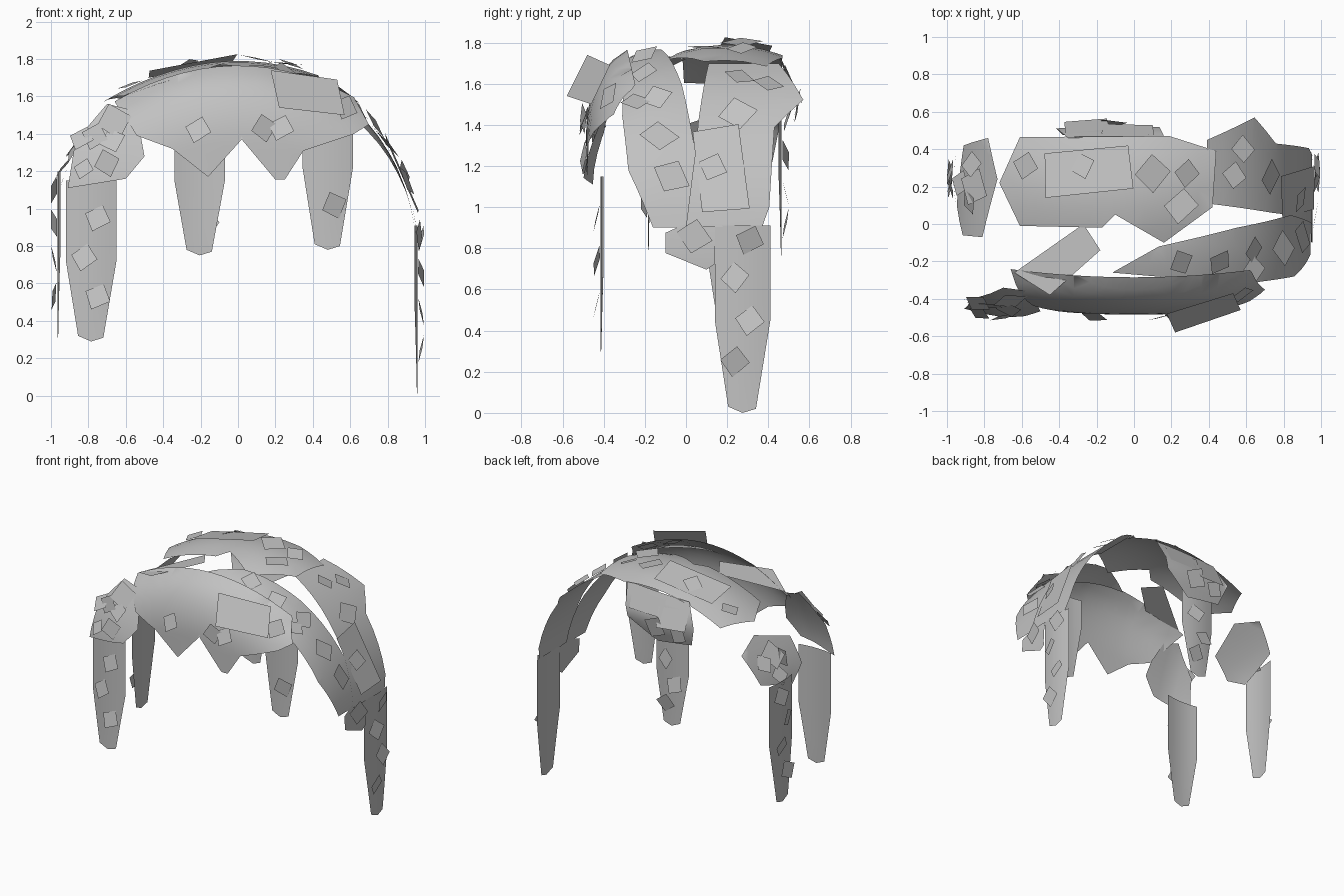
import bpy, bmesh, math, random
from mathutils import Vector

if "Cube" in bpy.data.objects:
    bpy.data.objects.remove(bpy.data.objects["Cube"])

random.seed(4)
grey = bpy.data.materials.new("plain grey")
grey.diffuse_color = (0.54, 0.54, 0.54, 1)
grey.use_nodes = True
grey.node_tree.nodes["Principled BSDF"].inputs["Base Color"].default_value = grey.diffuse_color
CENTRE = Vector((0, 0, 0.9))


def finish(bm, name, smooth=True):
    bm.normal_update()
    # make the sheet face outwards
    if sum(f.normal.dot(f.calc_center_median() - CENTRE) * f.calc_area() for f in bm.faces) < 0:
        bmesh.ops.reverse_faces(bm, faces=bm.faces[:])
    me = bpy.data.meshes.new(name)
    bm.to_mesh(me)
    bm.free()
    me.materials.append(grey)
    for p in me.polygons:
        p.use_smooth = smooth
    ob = bpy.data.objects.new(name, me)
    bpy.context.collection.objects.link(ob)
    return ob


def sheet(name, outline, surf, step):
    """Flat outline in (u, v), sliced into strips, then bent onto a surface."""
    bm = bmesh.new()
    bm.faces.new([bm.verts.new((u, v, 0)) for u, v in outline])
    for axis in (0, 1):
        vals = [p[axis] for p in outline]
        n = int((max(vals) - min(vals)) / step[axis])
        for i in range(1, n + 1):
            co = [0, 0, 0]
            no = [0, 0, 0]
            co[axis] = min(vals) + (max(vals) - min(vals)) * i / (n + 1)
            no[axis] = 1
            bmesh.ops.bisect_plane(bm, geom=bm.verts[:] + bm.edges[:] + bm.faces[:],
                                   plane_co=co, plane_no=no)
    bmesh.ops.triangulate(bm, faces=bm.faces[:])
    for v in bm.verts:
        v.co = surf(v.co.x, v.co.y)
    return finish(bm, name)


def patches(name, surf, spots, eps):
    """Small tilted plates on a surface: (u, v, width, height)."""
    bm = bmesh.new()
    for u, v, w, h in spots:
        p = surf(u, v)
        du = (surf(u + eps[0], v) - surf(u - eps[0], v)).normalized()
        dv = (surf(u, v + eps[1]) - surf(u, v - eps[1])).normalized()
        n = du.cross(dv).normalized()
        if n.dot(p - CENTRE) < 0:
            n = -n
        big = max(w, h) > 0.2
        a = random.uniform(-0.08, 0.08) if big else random.uniform(0.25, 1.2)
        lift = 0.002 if big else 0.02
        d1 = du * math.cos(a) + n.cross(du) * math.sin(a)
        d2 = n.cross(d1)
        slope = random.uniform(-0.006, 0.006) if big else random.choice((-1, 1)) * 0.014
        bm.faces.new([bm.verts.new(p + d1 * (w / 2 * sx) + d2 * (h / 2 * sy) + n * (lift + slope * sy))
                      for sx, sy in ((-1, -1), (1, -0.8), (0.9, 1), (-1, 0.85))])
    return finish(bm, name, False)


def plate(name, pts):
    bm = bmesh.new()
    bm.faces.new([bm.verts.new(p) for p in pts])
    return finish(bm, name, False)


S = 0.11
# front band with jagged lower edge
def band_top(x):
    return 1.765 - 0.44 * x * x

def band(x, z):
    s = min(0.98, max(0, (z - band_top(x) + 0.4) / 0.4))
    return Vector((x, -0.485 + 0.1 * x * x + 0.25 * (1 - math.sqrt(1 - s * s)), z))

arc = [(0.62 - 1.28 * i / 14, band_top(0.62 - 1.28 * i / 14)) for i in range(15)]
sheet("front_band", [(-.54, 1.39), (-.35, 1.32), (-.16, 1.17), (.02, 1.37), (.2, 1.155), (.25, 1.155),
                     (.35, 1.31), (.62, 1.40), (.70, 1.45)] + arc, band, (.09, .05))
patches("front_band_patches", band, [(-.21, 1.42, S, S), (.14, 1.43, S, S), (.23, 1.43, S, S),
                                     (.57, 1.53, S, S)], (.01, .01))
plate("front_large_patch", [(.175, -.48, 1.74), (.53, -.37, 1.69), (.57, -.46, 1.5), (.22, -.58, 1.54)])
plate("loose_top_strip", [(-.27, 0, 1.72), (-.18, -.14, 1.74), (-.45, -.38, 1.66), (-.64, -.26, 1.59)])

# front left shoulder
def shoulder(x, z):
    return Vector((x, -.5 + .16 * (max(0, z - 1.11) / .45) ** 1.6 + .25 * max(0, -.72 - x), z))

sheet("front_left_shoulder", [(-.70, 1.56), (-.58, 1.53), (-.52, 1.39), (-.5, 1.28), (-.6, 1.16),
                              (-.91, 1.11), (-.87, 1.36)], shoulder, (.08, .08))
patches("front_left_shoulder_patches", shoulder,
        [(-.67, 1.36, S, S), (-.76, 1.38, S, S), (-.82, 1.21, .09, .09), (-.66, 1.46, .15, .15),
         (-.83, 1.37, S, S), (-.7, 1.24, S, S)], (.01, .01))

# left shoulder
def left(y, z):
    return Vector((-.95 + .22 * (max(0, z - 1.1) / .38) ** 1.5, y, z))

sheet("left_shoulder", [(.24, 1.48), (-.07, 1.38), (-.06, 1.21), (.1, 1.12), (.42, 1.22), (.46, 1.42)],
      left, (.1, .06))
patches("left_shoulder_patches", left, [(.12, 1.3, S, S), (.22, 1.22, S, S), (.32, 1.32, S, S),
                                        (.2, 1.34, .16, .16)], (.01, .01))

# back panel
def back(x, z):
    return Vector((x, .54 - .45 * max(0, z - 1.55) - .35 * max(0, 1.55 - z) - .15 * (x + .1) ** 2, z))

sheet("back_panel", [(.17, 1.73), (.12, 1.5), (-.1, 1.36), (-.38, 1.4), (-.43, 1.55), (-.35, 1.71)],
      back, (.1, .08))
patches("back_panel_patches", back, [(-.25, 1.58, .24, .16), (-.03, 1.63, .28, .14), (-.12, 1.5, .14, .14),
                                     (-.3, 1.48, S, S)], (.01, .01))

# top panel
def top(x, y):
    return Vector((x, y, 1.79 - .42 * x * x - .7 * (y - .2) ** 2))

sheet("top_panel", [(-.61, .465), (.19, .47), (.44, .39), (.42, .09), (.16, -.1), (-.1, .05),
                    (-.17, -.02), (-.61, -.01), (-.72, .22)], top, (.1, .1))
patches("top_panel_patches", top, [(.1, .27, .15, .15), (-.27, .31, S, S), (.28, .27, S, S), (.25, .1, .15, .13),
                                   (-.57, .31, S, S), (-.24, .28, .48, .26)], (.01, .01))

# right side dome: u is angle in degrees, v is y
def dome(a, y):
    t = math.radians(a)
    drop = 1.0 * max(0, -y - .05) ** 2 * max(0, math.sin(t))
    return Vector((.955 * math.cos(t), y, .75 + 1.03 * math.sin(t) - drop))

def outer(a, y):
    p = dome(a, y)
    return p + (p - Vector((0, y, .75))).normalized() * .008

sheet("right_front_arm", [(97, -.26), (82, -.12), (55, -.02), (28.5, .05), (8.5, .07), (8.5, -.16),
                          (26, -.28), (46, -.31), (69, -.3)], dome, (6, .1))
patches("right_front_arm_patches", dome, [(22.5, -.07, .14, .14), (35, -.13, .14, .14), (49, -.14, S, S),
                                          (75, -.2, S, S), (62, -.2, S, S), (49, -.24, S, S)], (1, .01))
sheet("right_back_arm", [(66, .11), (66, .45), (48, .57), (38, .43), (14, .405), (8.5, .37), (8.5, .0), (32, .05),
                         (40, .06)], outer, (6, .2))
patches("right_back_arm_patches", outer, [(57, .26, S, S), (53.7, .4, S, S), (42, .25, .14, .14),
                                          (25, .17, .45, .25), (25, .13, S, S)], (1, .01))
sheet("right_lower_plate", [(7, -.1), (9.5, 0), (9, .14), (-1.5, .14), (-3, .1), (1.5, -.1)], dome, (5, .2))
patches("right_lower_plate_patches", dome, [(6, .04, .13, .13)], (1, .01))


# tapering legs: profile across (s) and height (z), gently bowed outwards
def leg(name, mid, ztop, zmid, zbot, place, heights):
    half = .135
    prof = [(-half, ztop), (half, ztop), (half, zmid), (.065, zbot + .02), (.0, zbot),
            (-.07, zbot + .03), (-half, zmid)]

    def surf(s, z):
        bow = .015 * (1 - (s / half) ** 2)
        return place(mid + s, bow, z)
    sheet(name, prof, surf, (.06, .2))
    patches(name + "_patches", surf, [(.035 * (-1) ** i, z, S, S) for i, z in enumerate(heights)], (.01, .01))


leg("front_left_leg", -.785, 1.15, .72, .29, lambda s, b, z: Vector((s, -.4 - b, z)), [.95, .74, .53])
leg("front_right_leg", .48, 1.45, 1.22, .78, lambda s, b, z: Vector((s, -.17 - b, z)), [1.02])
leg("back_leg", -.205, 1.42, 1.15, .75, lambda s, b, z: Vector((s, .45 + b, z)), [1.25, 1.07, .92])
leg("left_leg", .24, 1.2, .75, .3, lambda s, b, z: Vector((-.95 - b, s, z)), [1.1, .92, .73, .53])
leg("right_leg", .275, .91, .45, 0, lambda s, b, z: Vector((.945 + b, s, z)), [.84, .66, .45, .25])
